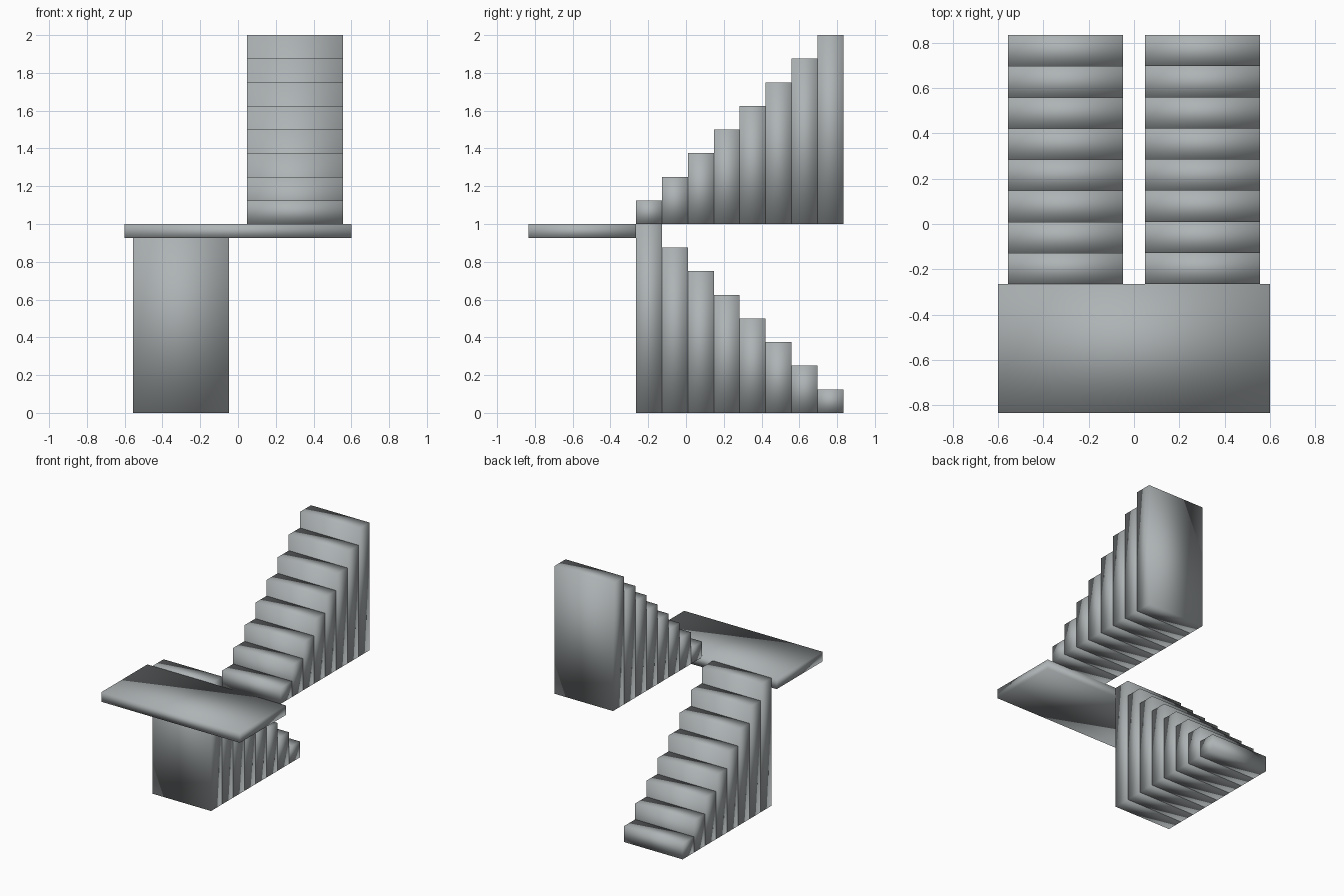
import bpy
import bmesh
from mathutils import Matrix, Vector

default_cube = bpy.data.objects.get("Cube")
if default_cube:
    bpy.data.objects.remove(default_cube, do_unlink=True)

# Single grey material
GREY = (0.42, 0.45, 0.46, 1.0)
grey = bpy.data.materials.new("concrete grey")
grey.use_nodes = True
grey.diffuse_color = GREY
grey.node_tree.nodes["Principled BSDF"].inputs["Base Color"].default_value = GREY

STEPS = 8
RISE = 1.0 / STEPS
FLIGHT_FRONT, BACK = -0.265, 0.834
TREAD = (BACK - FLIGHT_FRONT) / STEPS


def build(name, boxes):
    """Make one object from boxes given as (low corner, high corner)."""
    bm = bmesh.new()
    for low, high in boxes:
        low, high = Vector(low), Vector(high)
        place = Matrix.Translation((low + high) / 2) @ Matrix.Diagonal((high - low).to_4d())
        place[3][3] = 1.0
        bmesh.ops.create_cube(bm, size=1.0, matrix=place)
    for face in bm.faces:
        face.smooth = True
    mesh = bpy.data.meshes.new(name)
    bm.to_mesh(mesh)
    bm.free()
    mesh.materials.append(grey)
    obj = bpy.data.objects.new(name, mesh)
    bpy.context.collection.objects.link(obj)


def flight(name, left, right, base, heights):
    """A row of solid steps running from the landing to the back."""
    boxes = []
    for i, height in enumerate(heights):
        y = FLIGHT_FRONT + i * TREAD
        boxes.append(((left, y, base), (right, y + TREAD, base + height)))
    build(name, boxes)


# Lower flight climbs toward the front, upper flight climbs toward the back
rising = [RISE * (i + 1) for i in range(STEPS)]
flight("lower_flight", -0.555, -0.048, 0.0, rising[::-1])
flight("upper_flight", 0.048, 0.555, 1.0, rising)

# Landing slab joining both flights
build("landing", [((-0.6, -0.834, 0.925), (0.6, FLIGHT_FRONT, 1.0))])
